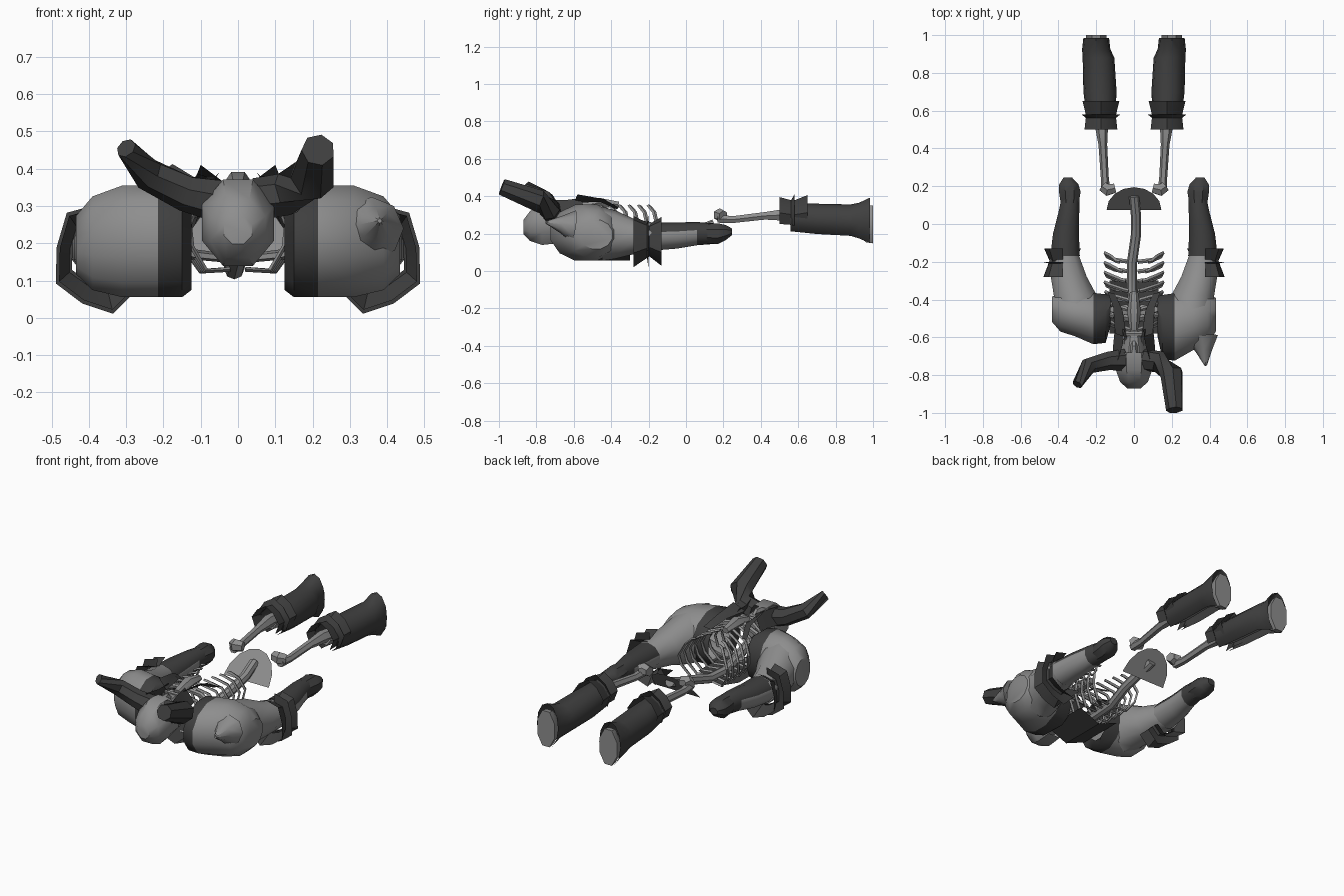
import bpy, bmesh, math
from mathutils import Vector

old = bpy.data.objects.get("Cube")
if old:
    bpy.data.objects.remove(old, do_unlink=True)


def material(name, c):
    m = bpy.data.materials.new(name)
    m.use_nodes = True
    m.diffuse_color = (c, c, c, 1)
    m.node_tree.nodes["Principled BSDF"].inputs["Base Color"].default_value = (c, c, c, 1)
    return m


MATS = [material("pale steel", 0.27), material("dark iron", 0.05)]
LIGHT, DARK = 0, 1


def finish(name, bm, mat, angle=40):
    """mat is a material index or a rule giving one from a face centre"""
    bmesh.ops.recalc_face_normals(bm, faces=bm.faces[:])
    for f in bm.faces:
        f.material_index = mat(f.calc_center_median()) if callable(mat) else mat
    me = bpy.data.meshes.new(name)
    bm.to_mesh(me)
    bm.free()
    ob = bpy.data.objects.new(name, me)
    for m in MATS:
        me.materials.append(m)
    bpy.context.collection.objects.link(ob)
    bpy.ops.object.select_all(action='DESELECT')
    ob.select_set(True)
    bpy.context.view_layer.objects.active = ob
    bpy.ops.object.shade_smooth_by_angle(angle=math.radians(angle))
    return ob


def skin(bm, rows, closed, caps):
    """bridge rows of points into a surface"""
    vs = [[bm.verts.new(p) for p in row] for row in rows]
    n = len(vs[0])
    for a, b in zip(vs, vs[1:]):
        for i in range(n if closed else n - 1):
            j = (i + 1) % n
            bm.faces.new((a[i], a[j], b[j], b[i]))
    if caps[0]:
        bm.faces.new(vs[0])
    if caps[1]:
        bm.faces.new(vs[-1])


def loft(name, rings, mat, axis='y', s=1, n=10, arc=None, caps=(0, 0), spikes=0):
    """rings: (x, y, z, radius across, radius up); arc limits an open shell"""
    bm = bmesh.new()
    rows = []
    for x, y, z, ru, rz in rings:
        row = []
        for i in range(n + 1 if arc else n):
            t = math.radians(arc[0] + (arc[1] - arc[0]) * i / n) if arc else math.tau * (i + .5) / n
            k = 1 + spikes * (i % 2)
            u, w = ru * k * math.cos(t), rz * k * math.sin(t)
            row.append((s * (x + u), y, z + w) if axis == 'y' else (s * x, y + u, z + w))
        rows.append(row)
    skin(bm, rows, not arc, caps)
    return finish(name, bm, mat)


def tube(name, pts, mat, s=1, n=6, flat=1):
    """pts: (x, y, z, radius) along a path"""
    bm = bmesh.new()
    ps = [Vector((s * p[0], p[1], p[2])) for p in pts]
    rows = []
    for i, p in enumerate(ps):
        d = (ps[min(i + 1, len(ps) - 1)] - ps[max(i - 1, 0)]).normalized()
        ref = Vector((0, 1, 0)) if abs(d.y) < .7 else Vector((0, 0, 1))
        u = d.cross(ref).normalized()
        v = d.cross(u)
        r = pts[i][3]
        rows.append([p + u * r * flat * math.cos(math.tau * k / n) + v * r * math.sin(math.tau * k / n)
                     for k in range(n)])
    skin(bm, rows, True, (1, 1))
    return finish(name, bm, mat)


def sheet(name, rows, mat, s=1):
    bm = bmesh.new()
    skin(bm, [[(s * x, y, z) for x, y, z in r] for r in rows], False, (0, 0))
    return finish(name, bm, mat)


# Helmet and skull
loft("helmet", [(0, -.87, .235, .04, .04), (0, -.835, .24, .08, .085), (0, -.77, .255, .105, .125),
                (0, -.68, .26, .1, .12)], LIGHT, n=8, caps=(1, 0))
loft("skull", [(0, -.76, .26, .08, .095), (0, -.66, .27, .07, .085), (0, -.58, .29, .045, .06)],
     LIGHT, n=8, caps=(1, 1))
tube("jaw", [(-.06, -.66, .29, .015), (-.04, -.58, .34, .018), (.04, -.58, .34, .018),
             (.06, -.66, .29, .015)], LIGHT)
tube("nose_ridge", [(0, -.72, .35, .02), (0, -.65, .355, .018), (0, -.62, .33, .015)], LIGHT)

# Horns, one broken differently from the other
tube("left_horn", [(.05, -.72, .315, .06), (.13, -.73, .33, .06), (.2, -.79, .375, .062),
                   (.215, -.985, .45, .045)], DARK, n=7)
tube("right_horn", [(-.05, -.72, .315, .06), (-.14, -.725, .335, .05), (-.24, -.75, .385, .045),
                    (-.3, -.85, .455, .028)], DARK, n=7)

# Spine, breastbone and rib cage
spine = [(0, .15, .25), (.01, .05, .21), (.01, -.06, .18), (-.01, -.2, .14), (-.01, -.35, .13),
         (0, -.5, .17), (0, -.66, .23)]
tube("spine", [(x, y, z, .027) for x, y, z in spine], LIGHT, n=8)
tube("breastbone", [(0, -.56, .345, .02), (0, -.46, .365, .03), (0, -.36, .355, .018)], LIGHT, flat=1.2)
RIBS = 8
for i in range(RIBS):
    t = i / (RIBS - 1)
    y = -.17 - .36 * t
    w = .155 - .05 * max(0, t - .5)
    gap = .06 * max(0, 1 - 1.8 * t) + .015
    for s in (1, -1):
        arc = [(.02, y - .03, .13), (w * .65, y - .02, .125), (w * .95, y, .19), (w, y + .015, .25),
               (w * .8, y, .315), (gap + .02, y - .025, .345), (gap, y - .03, .35)]
        tube(f"rib_{i}_{'left' if s > 0 else 'right'}", [(*p, .011) for p in arc], LIGHT, s, 4, .6)

# Back plate
sheet("back_plate", [[(-.13, y, .11), (0, y, .056), (.13, y, .11)] for y in (-.58, -.3)], DARK)

# Pelvis fan
fan = [math.pi * i / 8 for i in range(9)]
sheet("pelvis", [[(.145 * math.cos(a), .075, .17) for a in fan],
                 [(.145 * math.cos(a), .075 + .12 * math.sin(a), .17 + .14 * math.sin(a)) for a in fan]],
      LIGHT)

for s, side in ((1, "left_"), (-1, "right_")):
    # Cheek guards and collar
    sheet(side + "cheek_guard", [[(.115, -.74, .28), (.11, -.64, .3), (.1, -.54, .31)],
                                 [(.085, -.72, .38), (.06, -.64, .38), (.05, -.56, .39)]], DARK, s)
    sheet(side + "collar", [[(.04, -.6, .365), (.1, -.58, .41)], [(.06, -.46, .37), (.11, -.44, .385)],
                            [(.1, -.37, .33), (.14, -.36, .34)]], DARK, s)
    tube(side + "collarbone", [(.01, -.5, .35, .016), (.1, -.48, .33, .014), (.22, -.5, .26, .018)], LIGHT, s)
    tube(side + "shoulder_blade", [(.03, -.45, .16, .03), (.12, -.47, .17, .035), (.25, -.5, .2, .02)],
         LIGHT, s, 6, .4)

    # Shoulder guard with a dark inner band; the left one reaches further forward
    k = 1 if s > 0 else .76
    rings = [(.125, -.49, .2, .11, .13), (.15, -.545, .2, .175, .15), (.215, -.545, .205, .185, .155),
             (.31, -.515, .205, .16, .155), (.39, -.5, .2, .14, .13), (.435, -.48, .195, .09, .08)]
    rings = [(x, -.36 + (y + .36) * k, z, ry * k, rz) for x, y, z, ry, rz in rings]
    loft(side + "shoulder_guard", rings, lambda c: DARK if abs(c.x) < .2 else LIGHT, 'x', s, 12, caps=(0, 1))
    if s > 0:
        tube("shoulder_spike", [(.36, -.6, .24, .085), (.37, -.67, .25, .045), (.38, -.75, .26, .006)],
             LIGHT, n=8)

    # Upper arm sleeve, elbow flares, bracer and fist
    loft(side + "sleeve", [(.3, -.45, .2, .125, .145), (.31, -.38, .195, .12, .13), (.345, -.28, .185, .1, .095),
                           (.37, -.16, .18, .08, .075)], LIGHT, s=s)
    for j, (y0, y1, r) in enumerate(((-.19, -.28, .13), (-.21, -.2, .14), (-.2, -.13, .125))):
        loft(f"{side}elbow_flare_{j}", [(.37, y0, .17, .075, .08), (.365, y1, .165, r * .88, r)],
             DARK, s=s, n=6, arc=(-140, 85), spikes=.13)
    loft(side + "bracer", [(.365, -.17, .185, .082, .075), (.36, -.05, .19, .072, .07),
                           (.345, .06, .2, .058, .062), (.335, .15, .2, .048, .055)],
         lambda c: DARK if c.z > .215 or c.y > .03 else LIGHT, s=s)
    tube(side + "forearm_bone", [(.36, -.3, .18, .025), (.34, .12, .2, .02)], LIGHT, s)
    loft(side + "fist", [(.34, .1, .2, .05, .055), (.34, .17, .2, .062, .06), (.345, .21, .205, .055, .045),
                         (.35, .245, .21, .025, .02)], DARK, s=s, n=8, caps=(1, 1))

    # Thigh bone with its hip joint
    tube(side + "hip_joint", [(.1, .19, .3, .028), (.14, .18, .3, .036), (.165, .2, .295, .03)], LIGHT, s)
    tube(side + "thigh_bone", [(.15, .17, .28, .025), (.155, .25, .275, .021), (.165, .42, .295, .023),
                               (.172, .52, .3, .035), (.175, .6, .29, .035)], LIGHT, s)

    # Knee flares
    for j, (y0, y1, r) in enumerate(((.58, .5, .085), (.56, .58, .1), (.57, .65, .095))):
        loft(f"{side}knee_flare_{j}", [(.175, y0, .29, .07, .075), (.175, y1, .3, r * .92, r)],
             DARK, s=s, n=6, arc=(-35, 215), spikes=.12)

    # Greave, open behind, over the shin bone
    loft(side + "greave", [(.175, .56, .285, .075, .08), (.18, .7, .275, .088, .085), (.188, .88, .268, .084, .088),
                           (.2, .925, .265, .075, .1), (.2, .985, .265, .068, .128)],
         DARK, s=s, arc=(-65, 245))
    tube(side + "shin_bone", [(.175, .55, .28, .035), (.18, .65, .25, .025), (.19, .85, .24, .024),
                              (.195, .95, .22, .035)], LIGHT, s)

    # Foot with the toes up
    loft(side + "foot", [(.195, .92, .24, .035, .06), (.2, .965, .25, .058, .105), (.2, 1, .25, .06, .11)],
         LIGHT, s=s, n=8, caps=(1, 1))
